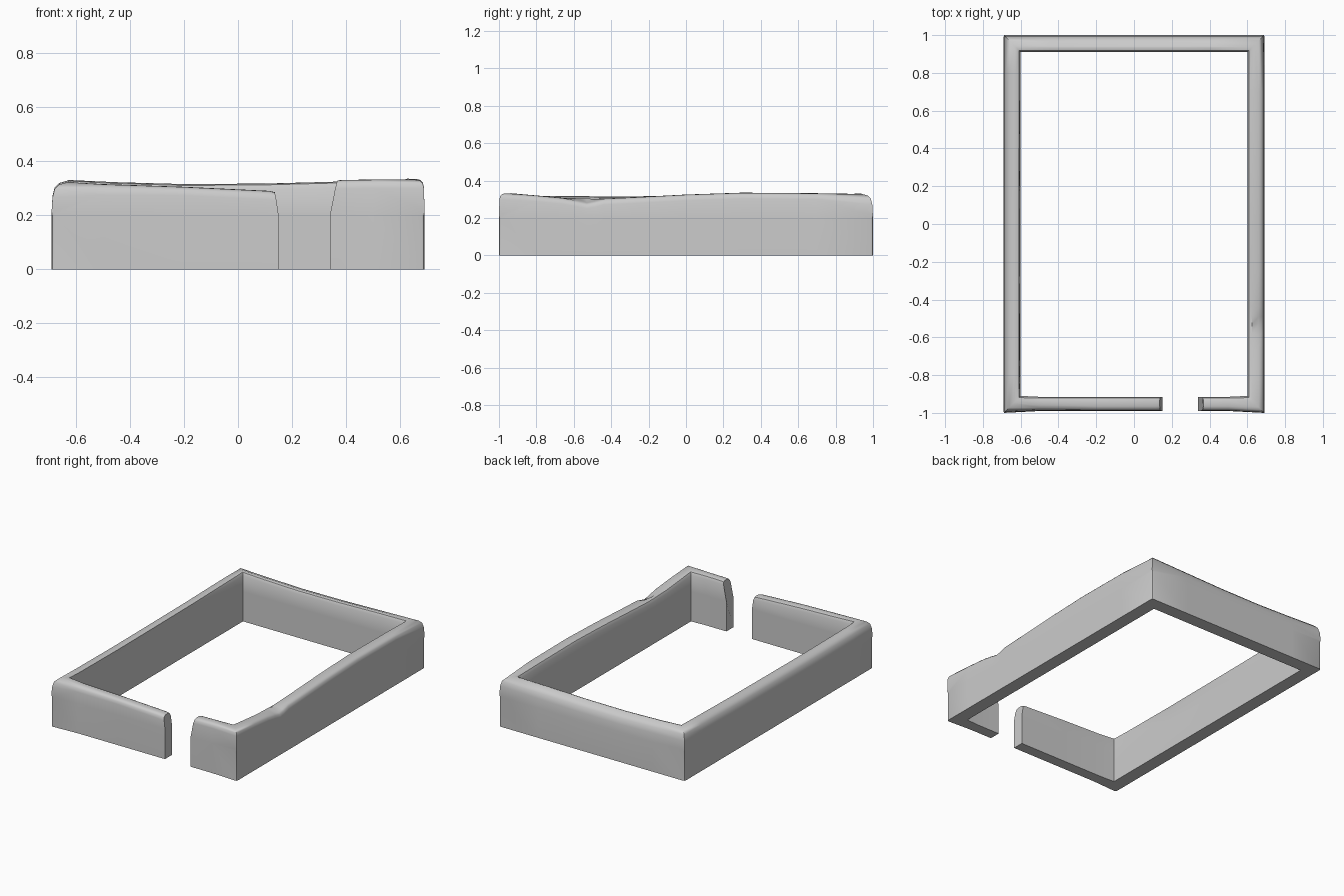
import bpy, bmesh
from mathutils import Vector

cube = bpy.data.objects.get("Cube")
if cube:
    bpy.data.objects.remove(cube)

mat = bpy.data.materials.new("plain grey")
mat.use_nodes = True
GREY = (0.6, 0.6, 0.6, 1)
mat.diffuse_color = GREY
mat.node_tree.nodes["Principled BSDF"].inputs["Base Color"].default_value = GREY

X, Y, T = 0.69, 1.0, 0.09        # outer half sizes and wall thickness
XI, YI = X - T, Y - T


def front(x, h, r):
    return ((x, -0.99), (x, -0.915), h, h, r)


def back(x, h):
    return ((x, Y), (x, YI), h, h, 0.04)


def left(y, h, lean=0.0):
    return ((-X, y), (-XI, y), h, h, 0.035, lean)


def right(y, h, inner=None):
    return ((X, y), (XI, y), h, inner or h, 0.02)


def corner(sx, sy, h, r):
    return ((sx * X, sy * Y), (sx * XI, sy * YI), h, h, r)


# Stations along the wall: outer point, inner point, outer height, inner height, rounding, lean
stations = [
    front(0.15, 0.285, 0.02), front(0.115, 0.29, 0.02), front(-0.2, 0.305, 0.02),
    front(-0.5, 0.315, 0.025),
    corner(-1, -1, 0.322, 0.035),
    left(-0.8, 0.318, 0.008), left(-0.4, 0.315, 0.018), left(0, 0.317, 0.012),
    left(0.4, 0.32, 0.006), left(0.8, 0.327),
    corner(-1, 1, 0.33, 0.04),
    back(-0.45, 0.322), back(-0.2, 0.315), back(0.1, 0.317), back(0.4, 0.325),
    corner(1, 1, 0.328, 0.035),
    right(0.7, 0.332), right(0.3, 0.335), right(0, 0.325), right(-0.25, 0.312),
    right(-0.44, 0.303), right(-0.49, 0.29, 0.302), right(-0.53, 0.282, 0.303),
    right(-0.58, 0.293, 0.305), right(-0.66, 0.307), right(-0.8, 0.32),
    corner(1, -1, 0.332, 0.02),
    front(0.5, 0.332, 0.02), front(0.38, 0.33, 0.02), front(0.34, 0.328, 0.02),
]


def section(outer, inner, ho, hi, r, lean=0.0):
    """Rounded wall section as (position across the wall, height)."""
    k = r / T
    prof = [(0, 0), (0, 0.2), (0.12 * k, ho - 1.6 * r), (0.35 * k, ho - 0.7 * r),
            (0.8 * k, ho - 0.25 * r), (1.5 * k, ho - 0.05 * r), (0.72, hi),
            (0.9, hi - 0.005), (1 - lean / T, hi - 0.022), (1 - 0.3 * lean / T, 0.2), (1, 0)]
    o, i = Vector(outer), Vector(inner)
    return [(*o.lerp(i, t), z) for t, z in prof]


bm = bmesh.new()
rings = []
for n, st in enumerate(stations):
    pts = section(*st)
    # Both free ends draw back towards the top
    end = {0: -0.022, len(stations) - 1: 0.025}.get(n, 0)
    rings.append([bm.verts.new((x + end * max(0, (z - 0.2) / 0.12) ** 1.3, y, z))
                  for x, y, z in pts])

# Skin the wall and close both ends
for a, b in zip(rings, rings[1:]):
    for j in range(len(a)):
        k = (j + 1) % len(a)
        bm.faces.new((a[j], a[k], b[k], b[j]))
bm.faces.new(rings[0])
bm.faces.new(rings[-1][::-1])
bmesh.ops.recalc_face_normals(bm, faces=bm.faces)

# Soften the outer upright corners
upright = [e for e in bm.edges
           if all(abs(abs(v.co.x) - X) < 1e-4 and abs(abs(v.co.y) - Y) < 1e-4 for v in e.verts)]
bmesh.ops.bevel(bm, geom=upright, offset=0.012, segments=2, profile=0.5, affect='EDGES')
bmesh.ops.recalc_face_normals(bm, faces=bm.faces)

mesh = bpy.data.meshes.new("perimeter_wall")
bm.to_mesh(mesh)
bm.free()
mesh.materials.append(mat)
wall = bpy.data.objects.new("perimeter_wall", mesh)
bpy.context.collection.objects.link(wall)

bpy.ops.object.select_all(action='DESELECT')
wall.select_set(True)
bpy.context.view_layer.objects.active = wall
bpy.ops.object.shade_smooth_by_angle(angle=0.7)
